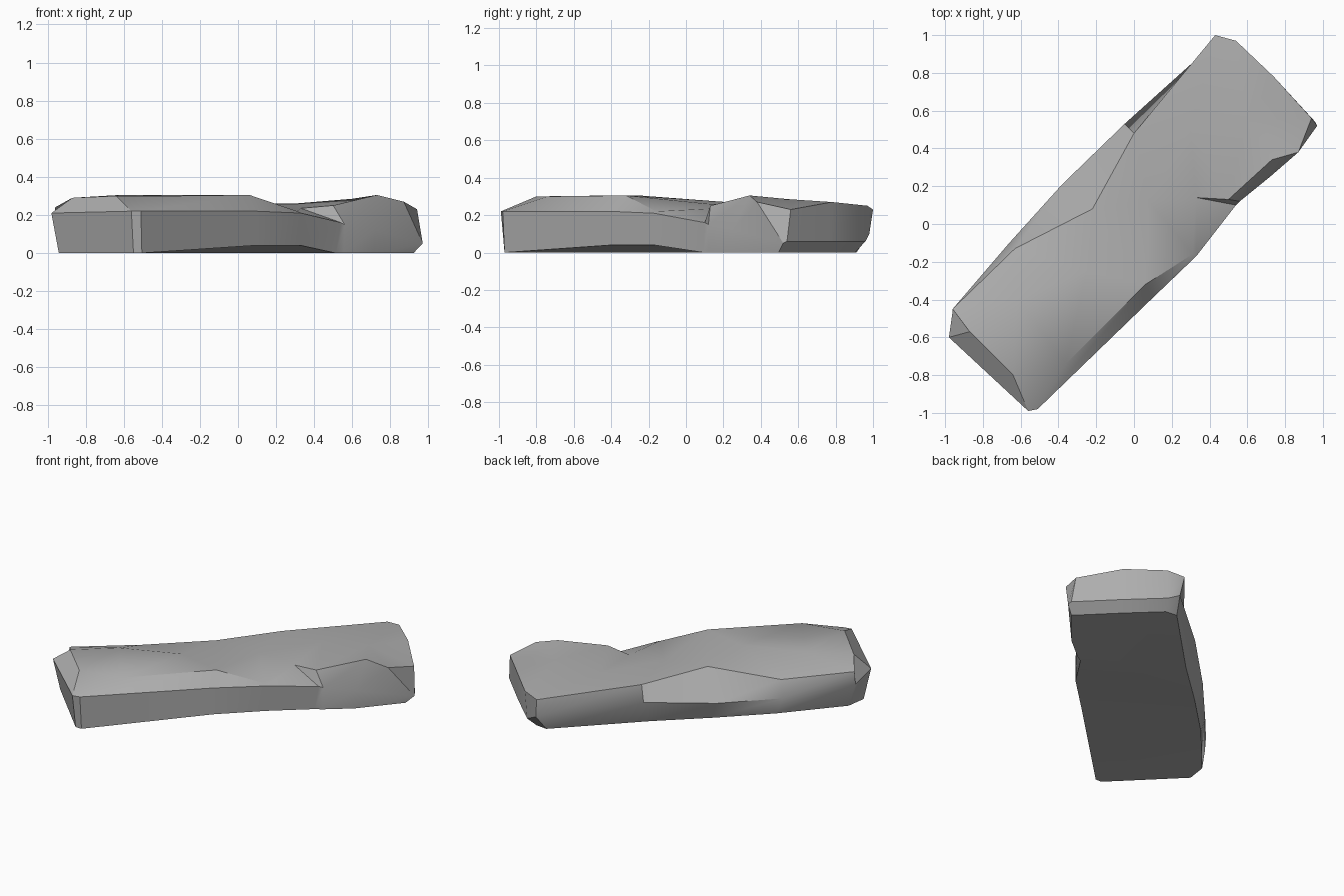
import bpy
import bmesh
from mathutils import Vector
from mathutils.geometry import delaunay_2d_cdt

cube = bpy.data.objects.get("Cube")
if cube:
    bpy.data.objects.remove(cube, do_unlink=True)

# Outline stations, anticlockwise: waist point, top rim point, inward undercut
STATIONS = [
    # left end and front corner
    ((-.98, -.6, .21), (-.87, -.57, .29), .04),
    ((-.56, -.99, .22), (-.64, -.8, .3), .02),
    ((-.51, -.98, .22), (-.36, -.74, .3), .01),
    # front long side
    ((.09, -.4, .22), (.06, -.32, .305), 0),
    ((.33, -.17, .21), (.31, -.16, .22), 0),
    # notch
    ((.54, .1, .16), (.33, .14, .235), .05),
    ((.56, .12, .15), (.5, .13, .25), .01),
    # right shoulder
    ((.72, .25, .12), (.73, .34, .305), .01),
    ((.97, .52, .05), (.87, .38, .27), .05),
    # far end
    ((.96, .54, .06), (.94, .56, .23), .06),
    ((.73, .77, .06), (.74, .78, .27), .06),
    ((.53, .96, .06), (.54, .97, .25), .06),
    ((.45, .98, .1), (.43, 1, .23), .07),
    # back long side
    ((-.05, .53, .16), (0, .48, .25), .15),
    ((-.38, .21, .12), (-.22, .08, .28), .12),
    ((-.66, -.1, .11), (-.63, -.13, .22), .06),
    ((-.96, -.46, .15), (-.96, -.45, .24), .04),
]
# Gentle undulation inside the top surface
TOP_RELIEF = [(-.62, -.4, .305), (-.25, -.25, .305),
              (.08, .12, .26), (.3, .5, .26), (.6, .55, .285)]


def base_point(waist, undercut):
    """Pull the waist inward for the foot; plain stations keep a raised lip."""
    p = Vector(waist) * (1 - undercut)
    p.z = 0 if undercut else .04
    return p


def cap(bm, ring, extra=()):
    """Fill a ring, passing through any extra inner vertices."""
    verts = list(ring) + [bm.verts.new(p) for p in extra]
    n = len(ring)
    flat = [v.co.to_2d() for v in verts]
    edges = [(i, (i + 1) % n) for i in range(n)]
    result = delaunay_2d_cdt(flat, edges, [], 1, 1e-6)
    for tri in result[2]:
        bm.faces.new([verts[result[3][i][0]] for i in tri])


def make_material(name, colour):
    mat = bpy.data.materials.new(name)
    mat.use_nodes = True
    mat.diffuse_color = colour
    mat.node_tree.nodes["Principled BSDF"].inputs["Base Color"].default_value = colour
    return mat


# Stone walls: foot, waist and rim rings joined by quads
bm = bmesh.new()
rings = [
    [bm.verts.new(base_point(w, u)) for w, r, u in STATIONS],
    [bm.verts.new(w) for w, r, u in STATIONS],
    [bm.verts.new(r) for w, r, u in STATIONS],
]
count = len(STATIONS)
for low, high in zip(rings, rings[1:]):
    for i in range(count):
        j = (i + 1) % count
        bm.faces.new((low[i], low[j], high[j], high[i]))

# Underside and top surface
cap(bm, rings[0])
cap(bm, rings[2], TOP_RELIEF)
bmesh.ops.recalc_face_normals(bm, faces=bm.faces)

mesh = bpy.data.meshes.new("stone_slab")
bm.to_mesh(mesh)
bm.free()
stone = bpy.data.objects.new("stone_slab", mesh)
bpy.context.collection.objects.link(stone)
mesh.materials.append(make_material("stone_grey", (.42, .42, .42, 1)))

# Smooth worn faces, keep the chipped edges sharp
bpy.context.view_layer.objects.active = stone
stone.select_set(True)
bpy.ops.object.shade_smooth_by_angle(angle=.6)
